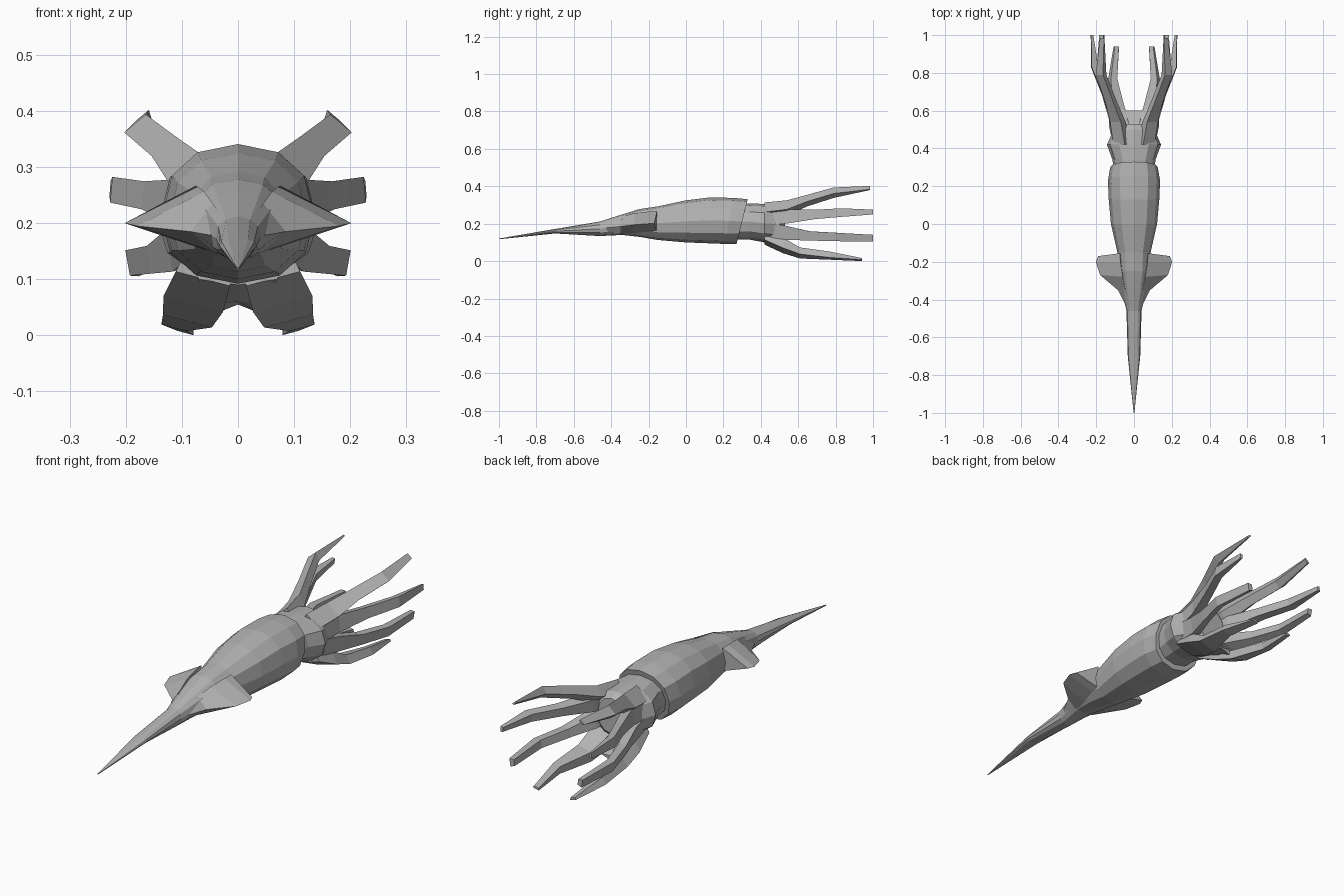
import bpy, bmesh, math

skin = bpy.data.materials.new("grey skin")
skin.diffuse_color = (0.45, 0.45, 0.45, 1)


def make(name, verts, faces, mirror=False):
    bm = bmesh.new()
    vs = [bm.verts.new(v) for v in verts]
    for f in faces:
        bm.faces.new([vs[i] for i in f])
    bmesh.ops.remove_doubles(bm, verts=bm.verts, dist=0.0005)
    bmesh.ops.recalc_face_normals(bm, faces=bm.faces)
    me = bpy.data.meshes.new(name)
    bm.to_mesh(me)
    bm.free()
    me.materials.append(skin)
    ob = bpy.data.objects.new(name, me)
    bpy.context.collection.objects.link(ob)
    if mirror:
        ob.modifiers.new("Mirror", 'MIRROR').use_axis[0] = True
    return ob


def loft(name, rings, mirror=False):
    n = len(rings[0])
    verts = [p for r in rings for p in r]
    faces = [(k * n + i, k * n + (i + 1) % n, (k + 1) * n + (i + 1) % n, (k + 1) * n + i)
             for k in range(len(rings) - 1) for i in range(n)]
    faces += [tuple(range(n)), tuple(range(len(verts) - n, len(verts)))]
    return make(name, verts, faces, mirror)


def ring(y, w, z0, z1, slant=0, n=12, p=2.25):
    pts = []
    for i in range(n):
        a = 2 * math.pi * i / n
        s, c = math.sin(a), math.cos(a)
        x = w * math.copysign(abs(s) ** (2 / p), s)
        dz = (z1 - z0) / 2 * math.copysign(abs(c) ** (2 / p), c)
        pts.append((x, y + slant * dz, (z0 + z1) / 2 + dz))
    return pts


# mantle with long tail spike: y, half width, bottom, top, slant
loft("mantle", [ring(*r) for r in [
    (-1.0, 0.002, 0.117, 0.121), (-0.7, 0.033, 0.148, 0.172),
    (-0.46, 0.04, 0.134, 0.212), (-0.34, 0.066, 0.14, 0.25),
    (-0.25, 0.082, 0.13, 0.278), (-0.15, 0.088, 0.113, 0.293),
    (0.0, 0.122, 0.10, 0.325), (0.13, 0.134, 0.095, 0.341),
    (0.23, 0.138, 0.092, 0.338, 0.2), (0.30, 0.126, 0.092, 0.331, 0.25),
    (0.30, 0.10, 0.12, 0.30, 0.25)]])

# head, bulging sideways at the eyes
loft("head", [ring(*r) for r in [
    (0.27, 0.105, 0.115, 0.305), (0.34, 0.114, 0.115, 0.308),
    (0.42, 0.143, 0.10, 0.306), (0.50, 0.108, 0.09, 0.303),
    (0.53, 0.07, 0.12, 0.28)]])

# tail fins: outer edge, upper root and lower root joined into wedges
edge = [(0.03, -0.46, 0.175), (0.085, -0.35, 0.185), (0.18, -0.27, 0.195),
        (0.202, -0.2, 0.2), (0.19, -0.17, 0.2)]
top = [(0.02, -0.46, 0.2), (0.045, -0.35, 0.235), (0.06, -0.28, 0.256),
       (0.072, -0.2, 0.265), (0.075, -0.155, 0.267)]
low = [(0.02, -0.46, 0.145), (0.04, -0.35, 0.148), (0.045, -0.28, 0.148),
       (0.05, -0.2, 0.15), (0.05, -0.155, 0.155)]
loft("tail_fins", [[e, t, l] for e, t, l in zip(edge, top, low)], True)


def arm(name, angle, path):
    """Square arm; path holds x, y, z, radial size, tangential size."""
    r = (math.cos(math.radians(angle)), math.sin(math.radians(angle)))
    t = (-r[1], r[0])
    rings = []
    for x, y, z, a, b in path:
        rings.append([(x + r[0] * a * i / 2 + t[0] * b * j / 2, y,
                       z + r[1] * a * i / 2 + t[1] * b * j / 2)
                      for i, j in ((-1, -.75), (1, -1), (1, 1), (-1, .75))])
    loft(name, rings, True)


# four pairs of arms fanning out of the head
arm("upper_arms", 50, [
    (0.06, 0.42, 0.265, 0.06, 0.08), (0.082, 0.54, 0.282, 0.05, 0.075),
    (0.12, 0.65, 0.322, 0.04, 0.055), (0.172, 0.79, 0.364, 0.036, 0.05),
    (0.167, 0.985, 0.39, 0.008, 0.028)])
arm("upper_side_arms", 5, [
    (0.075, 0.42, 0.225, 0.06, 0.08), (0.098, 0.55, 0.238, 0.05, 0.075),
    (0.15, 0.69, 0.248, 0.04, 0.05), (0.208, 0.83, 0.258, 0.036, 0.046),
    (0.222, 1.0, 0.262, 0.012, 0.026)])
arm("lower_side_arms", -10, [
    (0.075, 0.42, 0.175, 0.06, 0.08), (0.098, 0.54, 0.155, 0.05, 0.075),
    (0.14, 0.66, 0.138, 0.038, 0.05), (0.18, 0.80, 0.132, 0.034, 0.046),
    (0.17, 1.0, 0.125, 0.022, 0.036)])
arm("lower_arms", -75, [
    (0.055, 0.42, 0.13, 0.06, 0.10), (0.072, 0.52, 0.085, 0.06, 0.11),
    (0.085, 0.61, 0.045, 0.04, 0.09), (0.11, 0.77, 0.03, 0.034, 0.046),
    (0.092, 0.94, 0.009, 0.01, 0.03)])

# skin webs bridging the left and right arms above and below
loft("lower_web", [
    [(-0.07, 0.42, 0.10), (0, 0.42, 0.09), (0.07, 0.42, 0.10), (0.07, 0.42, 0.13), (-0.07, 0.42, 0.13)],
    [(-0.06, 0.54, 0.055), (0, 0.54, 0.06), (0.06, 0.54, 0.055), (0.06, 0.54, 0.08), (-0.06, 0.54, 0.08)],
    [(-0.05, 0.6, 0.035), (0, 0.6, 0.055), (0.05, 0.6, 0.035), (0.05, 0.6, 0.06), (-0.05, 0.6, 0.06)]])
